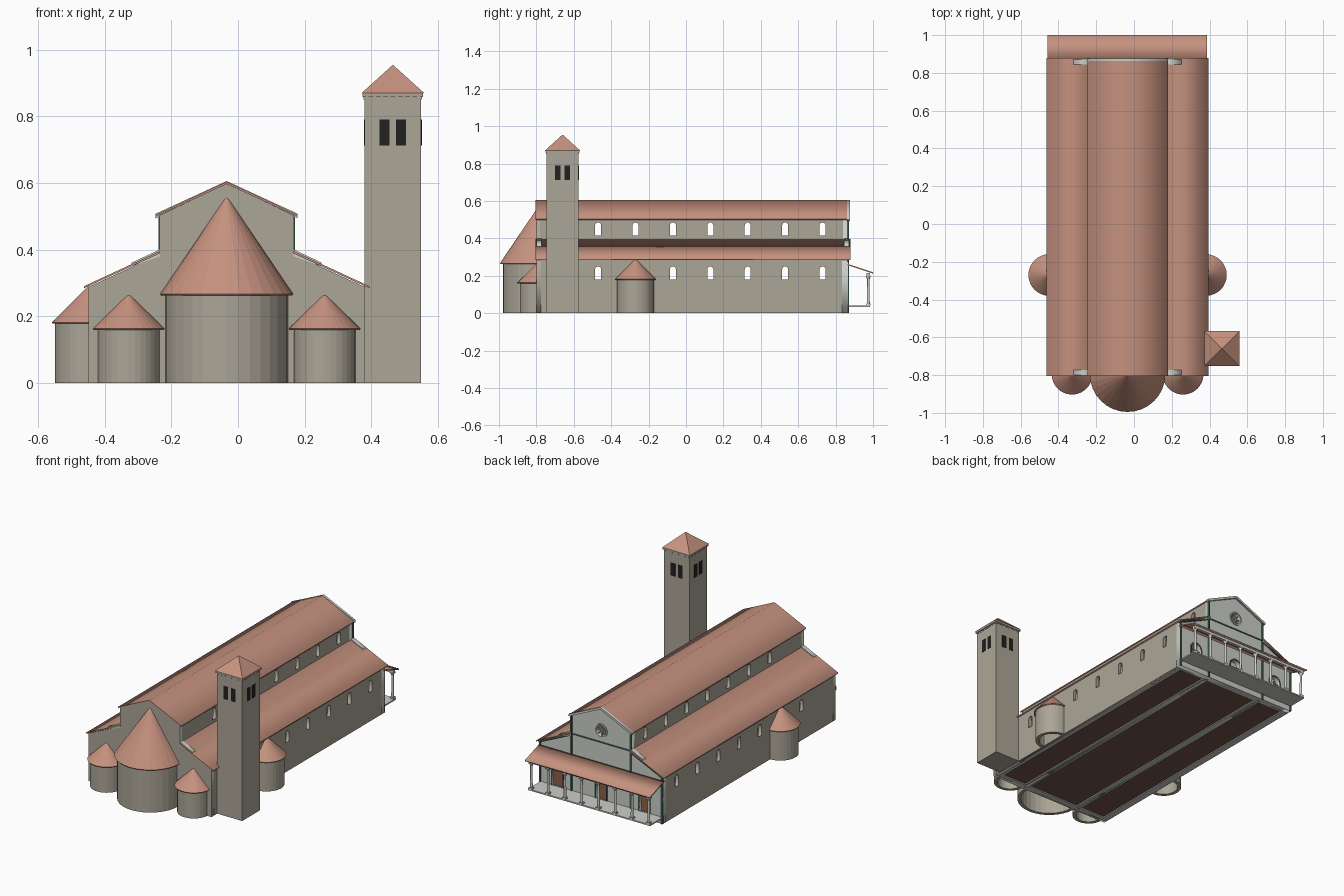
import bpy, bmesh, math
from mathutils import Matrix, Vector

if "Cube" in bpy.data.objects:
    bpy.data.objects.remove(bpy.data.objects["Cube"])

C = -0.034  # church axis (the tower shifts it off centre)


def material(name, rgb):
    m = bpy.data.materials.new(name)
    m.diffuse_color = (*rgb, 1)
    m.use_nodes = True
    m.node_tree.nodes["Principled BSDF"].inputs["Base Color"].default_value = m.diffuse_color
    return m


STONE = material("stone", (0.41, 0.38, 0.31))
PALE = material("pale_marble", (0.60, 0.62, 0.58))
TILE = material("roof_tile", (0.56, 0.285, 0.21))
DARK = material("dark_opening", (0.015, 0.015, 0.015))
GREEN = material("green_marble", (0.06, 0.13, 0.10))
WOOD = material("door_wood", (0.28, 0.11, 0.06))
BROWN = material("floor_brown", (0.16, 0.085, 0.06))


def finish(name, mesh, mat):
    mesh.materials.clear()
    mesh.materials.append(mat)
    ob = bpy.data.objects.new(name, mesh)
    bpy.context.collection.objects.link(ob)
    return ob


def from_bm(name, bm, mat):
    bmesh.ops.recalc_face_normals(bm, faces=bm.faces)
    mesh = bpy.data.meshes.new(name)
    bm.to_mesh(mesh)
    bm.free()
    return finish(name, mesh, mat)


def add_box(bm, x0, x1, y0, y1, z0, z1):
    m = Matrix.Translation(((x0 + x1) / 2, (y0 + y1) / 2, (z0 + z1) / 2))
    bmesh.ops.create_cube(bm, size=1, matrix=m @ Matrix.Diagonal((x1 - x0, y1 - y0, z1 - z0, 1)))


def boxes(name, specs, mat):
    bm = bmesh.new()
    for s in specs:
        add_box(bm, *s)
    return from_bm(name, bm, mat)


def panel(name, loops, plane, near, far, mat):
    """Flat outline with holes, extruded along x (plane 'yz') or y (plane 'xz')."""
    cu = bpy.data.curves.new(name, 'CURVE')
    cu.dimensions = '2D'
    cu.fill_mode = 'BOTH'
    cu.extrude = (far - near) / 2
    for loop in loops:
        sp = cu.splines.new('POLY')
        sp.points.add(len(loop) - 1)
        for p, (u, v) in zip(sp.points, loop):
            p.co = (u, v, 0, 1)
        sp.use_cyclic_u = True
    tmp = bpy.data.objects.new(name + "_outline", cu)
    mesh = bpy.data.meshes.new_from_object(tmp)
    bpy.data.objects.remove(tmp)
    mid = (near + far) / 2
    if plane == 'xz':
        mesh.transform(Matrix.Translation((0, mid, 0)) @ Matrix.Rotation(math.pi / 2, 4, 'X'))
    else:
        swap = Matrix(((0, 0, 1, 0), (1, 0, 0, 0), (0, 1, 0, 0), (0, 0, 0, 1)))
        mesh.transform(Matrix.Translation((mid, 0, 0)) @ swap)
    bm = bmesh.new()
    bm.from_mesh(mesh)
    bmesh.ops.remove_doubles(bm, verts=bm.verts, dist=1e-5)
    return from_bm(name, bm, mat)


def arch(u, v0, v1, w, n=8):
    r = w / 2
    top = [(u + r * math.cos(math.pi * i / n), v1 - r + r * math.sin(math.pi * i / n)) for i in range(n + 1)]
    return [(u - r, v0), (u + r, v0)] + top


def circle(u, v, r, n=24):
    return [(u + r * math.cos(2 * math.pi * i / n), v + r * math.sin(2 * math.pi * i / n)) for i in range(n)]


def rect(u0, u1, v0, v1):
    return [(u0, v0), (u1, v0), (u1, v1), (u0, v1)]


def mirrored(half):
    return [(C + u, v) for u, v in half] + [(C - u, v) for u, v in reversed(half) if u > 0]


def half_lathe(name, profile, centre, start, mat, steps=16):
    bm = bmesh.new()
    rot = Matrix.Rotation(start, 3, 'Z')
    vs = [bm.verts.new(rot @ Vector((r, 0, z))) for r, z in profile]
    es = [bm.edges.new((vs[i], vs[(i + 1) % len(vs)])) for i in range(len(vs))]
    bmesh.ops.spin(bm, geom=vs + es, cent=(0, 0, 0), axis=(0, 0, 1), angle=math.pi, steps=steps)
    bmesh.ops.remove_doubles(bm, verts=bm.verts, dist=1e-5)
    bmesh.ops.translate(bm, verts=bm.verts, vec=(*centre, 0))
    return from_bm(name, bm, mat)


def apse(name, centre, start, r, h, eave, apex):
    half_lathe(name + "_wall", [(r - .02, 0), (r, 0), (r, h), (r - .02, h)], centre, start, STONE)
    half_lathe(name + "_roof", [(eave, h), (0, apex), (0, apex - .01), (eave - .003, h - .004)], centre, start, TILE)


# Long walls with arched windows, nave walls with arcade openings
bays = [-0.47 + 0.2 * i for i in range(7)]
for side, label in ((-1, "left"), (1, "right")):
    x = C + side * 0.415
    holes = [arch(y, 0.18, 0.25, 0.032) for y in bays]
    panel(label + "_aisle_wall", [rect(-0.78, 0.84, 0, 0.29)] + holes, 'yz',
          min(x, x - side * .02), max(x, x - side * .02), STONE)
    x = C + side * 0.202
    holes = [arch(y, 0.415, 0.485, 0.032) for y in bays]
    holes += [arch(-0.67 + 0.1 * i, 0.015, 0.285, 0.08) for i in range(15)]
    panel(label + "_nave_wall", [rect(-0.78, 0.84, 0, 0.505)] + holes, 'yz',
          min(x, x - side * .02), max(x, x - side * .02), STONE)
    # Lean-to aisle roof
    prof = [(C + side * u, v) for u, v in ((0.429, 0.29), (0.2, 0.396), (0.2, 0.389), (0.429, 0.284))]
    panel(label + "_aisle_roof", [prof], 'xz', -0.805, 0.88, TILE)
    # Side chapel apse
    apse(label + "_chapel", (C + side * 0.415, -0.27), math.pi / 2 if side < 0 else -math.pi / 2,
         0.1, 0.182, 0.11, 0.292)
    # Small apse at the aisle end
    apse(label + "_apse", (C + side * 0.294, -0.795), math.pi, 0.093, 0.163, 0.108, 0.268)
    # Wall ends rising just above the aisle roof
    for y0, y1, end in ((-0.80, -0.772, "apse"), (0.845, 0.872, "facade")):
        prof = [(C + side * u, v) for u, v in ((0.285, 0.35), (0.285, 0.361), (0.2, 0.401), (0.2, 0.38))]
        panel(f"{label}_{end}_shoulder", [prof], 'xz', y0, y1, PALE)

# Nave roof and main apse
panel("nave_roof", [mirrored([(0.213, 0.499), (0.213, 0.505), (0, 0.604)])[:5] + [(C - 0.213, 0.499), (C, 0.597)][1:]],
      'xz', -0.805, 0.872, TILE)
apse("main_apse", (C, -0.795), math.pi, 0.184, 0.267, 0.2, 0.562)

# End walls: apse end and marble facade
outline = mirrored([(0.415, 0), (0.415, 0.288), (0.202, 0.386), (0.202, 0.503), (0, 0.598)])
panel("apse_end_wall", [outline, arch(C, 0.015, 0.25, 0.3)] + [arch(C + s * 0.294, 0.015, 0.15, 0.13) for s in (-1, 1)],
      'xz', -0.80, -0.775, STONE)
doors = [C - 0.294, C, C + 0.294]
panel("facade", [outline, circle(C, 0.46, 0.036)] + [arch(x, 0.04, 0.185, 0.07) for x in doors],
      'xz', 0.835, 0.865, PALE)
boxes("doors", [(x - .034, x + .034, 0.845, 0.855, 0.04, 0.145) for x in doors], WOOD)
for x in doors:
    panel("door_frame", [arch(x, 0.04, 0.193, 0.086), arch(x, 0.042, 0.185, 0.07)], 'xz', 0.863, 0.869, GREEN)

# Rose window: ring, hub and spokes
panel("rose_ring", [circle(C, 0.46, 0.042), circle(C, 0.46, 0.034)], 'xz', 0.862, 0.871, PALE)
panel("rose_hub", [circle(C, 0.46, 0.014, 12), circle(C, 0.46, 0.008, 12)], 'xz', 0.85, 0.86, PALE)
bm = bmesh.new()
for i in range(8):
    m = Matrix.Translation((C, 0.855, 0.46)) @ Matrix.Rotation(i * math.pi / 4, 4, 'Y')
    bmesh.ops.create_cube(bm, size=1, matrix=m @ Matrix.Translation((0.024, 0, 0)) @ Matrix.Diagonal((0.024, .008, .004, 1)))
from_bm("rose_spokes", bm, PALE)

# Facade trim: pilasters, raking cornices, string course
boxes("facade_pilasters", [(C + s * u - .005, C + s * u + .005, 0.86, 0.871, 0, h)
                           for s in (-1, 1) for u, h in ((0.2, 0.5), (0.41, 0.285))], GREEN)
boxes("facade_string_course", [(C - 0.2, C + 0.2, 0.86, 0.87, 0.385, 0.392)], GREEN)
rake = [(C - .213, .508), (C, .606), (C + .213, .508), (C + .213, .494), (C, .592), (C - .213, .494)]
panel("gable_cornice", [rake], 'xz', 0.862, 0.877, PALE)
for s in (-1, 1):
    prof = [(C + s * u, v) for u, v in ((.42, .283), (.205, .382), (.205, .375), (.42, .276))]
    panel("aisle_cornice", [prof], 'xz', 0.862, 0.872, GREEN)

# Floors and stylobates
xs = [C - 0.4, C - 0.192, C + 0.192, C + 0.4]
boxes("floors", [(a, b, -0.785, 0.845, 0.006, 0.014) for a, b in zip(xs, xs[1:])], BROWN)
boxes("stylobates", [(x - .02 + k, x + .02 + k, -0.775, 0.835, 0, 0.012) for x, k in zip(xs, (.006, 0, 0, -.006))]
      + [(C - .4, C + .4, y - .012, y + .012, 0, 0.012) for y in (-0.77, 0.83)], PALE)

# Porch: slab, roof, beam and columns
x0, x1 = C - 0.424, C + 0.42
boxes("porch_floor", [(x0 + .01, x1 - .01, 0.86, 0.985, 0.033, 0.041)], PALE)
panel("porch_roof", [[(0.86, 0.265), (1.0, 0.219), (1.0, 0.212), (0.86, 0.258)]], 'yz', x0, x1, TILE)
boxes("porch_beam", [(x0 + .015, x1 - .015, 0.966, 0.984, 0.2, 0.216)], PALE)
bm = bmesh.new()
for i in range(8):
    x = x0 + 0.026 + i * (x1 - x0 - 0.052) / 7
    bmesh.ops.create_cone(bm, cap_ends=True, segments=12, radius1=.0075, radius2=.0065, depth=0.145,
                          matrix=Matrix.Translation((x, 0.975, 0.1235)))
    bmesh.ops.create_cone(bm, cap_ends=True, segments=12, radius1=.007, radius2=.013, depth=0.014,
                          matrix=Matrix.Translation((x, 0.975, 0.19)))
    add_box(bm, x - .011, x + .011, 0.964, 0.986, 0.041, 0.052)
    add_box(bm, x - .012, x + .012, 0.963, 0.987, 0.195, 0.201)
from_bm("porch_columns", bm, PALE)

# Bell tower
tx, ty, h = 0.465, -0.66, 0.085
boxes("tower_shaft", [(tx - h, tx + h, ty - h, ty + h, 0, 0.862)], STONE)
boxes("tower_cornice", [(tx - .091, tx + .091, ty - .091, ty + .091, 0.859, 0.872)], STONE)
bm = bmesh.new()
bmesh.ops.create_cone(bm, cap_ends=True, segments=4, radius1=0.093 * math.sqrt(2), radius2=0, depth=0.084,
                      matrix=Matrix.Translation((tx, ty, 0.913)) @ Matrix.Rotation(math.pi / 4, 4, 'Z'))
from_bm("tower_roof", bm, TILE)
wins, dentils = [], []
for s in (-1, 1):
    for d in (-.025, .025):
        wins.append((tx + d - .015, tx + d + .015, ty + s * h - .002, ty + s * h + .002, 0.712, 0.79))
        wins.append((tx + s * h - .002, tx + s * h + .002, ty + d - .015, ty + d + .015, 0.712, 0.79))
    for i in range(8):
        d = -0.077 + i * 0.022
        dentils.append((tx + d - .004, tx + d + .004, ty + s * h - .003, ty + s * h + .003, 0.851, 0.86))
        dentils.append((tx + s * h - .003, tx + s * h + .003, ty + d - .004, ty + d + .004, 0.851, 0.86))
boxes("bell_openings", wins, DARK)
boxes("tower_dentils", dentils, STONE)
